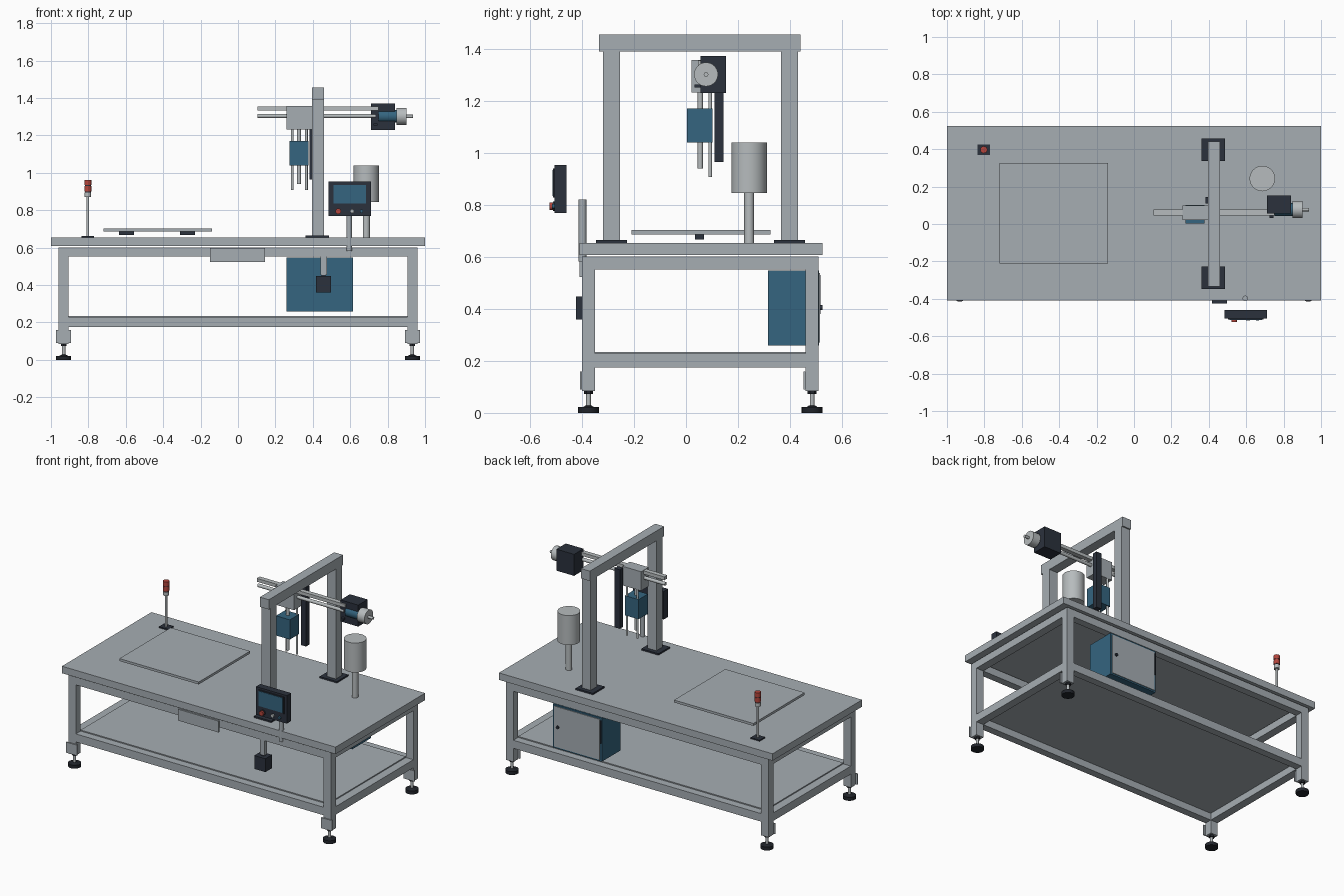
import bpy, bmesh, math
from mathutils import Matrix, Vector


def mat(name, rgb):
    m = bpy.data.materials.new(name)
    m.diffuse_color = (*rgb, 1)
    return m


GREY = mat("painted grey", (0.38, 0.42, 0.45))
STEEL = mat("light steel", (0.47, 0.50, 0.51))
DARK = mat("dark slate", (0.024, 0.031, 0.046))
RUBBER = mat("black rubber", (0.015, 0.018, 0.024))
BLUE = mat("steel blue", (0.035, 0.130, 0.215))
RED = mat("signal red", (0.46, 0.06, 0.045))


def finish(name, bm, m):
    me = bpy.data.meshes.new(name)
    bm.to_mesh(me)
    bm.free()
    me.materials.append(m)
    ob = bpy.data.objects.new(name, me)
    bpy.context.collection.objects.link(ob)
    return ob


def box(name, m, x, y, z):
    """Box from (low, high) ranges on each axis."""
    bm = bmesh.new()
    bmesh.ops.create_cube(bm, size=1)
    for v in bm.verts:
        v.co = Vector([(r[0] + r[1]) / 2 + c * (r[1] - r[0]) for r, c in zip((x, y, z), v.co)])
    return finish(name, bm, m)


def rod(name, m, start, axis, length, r, sides=24, r2=None):
    """Cylinder or cone from a start point along x, y or z."""
    bm = bmesh.new()
    bmesh.ops.create_cone(bm, cap_ends=True, segments=sides, radius1=r,
                          radius2=r if r2 is None else r2, depth=length)
    d = Vector([float(a == axis) for a in "xyz"])
    q = Vector((0, 0, 1)).rotation_difference(d).to_matrix().to_4x4()
    bm.transform(Matrix.Translation(Vector(start) + d * length / 2) @ q)
    for f in bm.faces:
        f.smooth = len(f.verts) == 4
    for e in bm.edges:
        e.smooth = e.calc_face_angle(0) < math.radians(35)
    return finish(name, bm, m)


# Table top and frame
box("table_top", GREY, (-1, 1), (-0.41, 0.525), (0.608, 0.654))
for sx in (-1, 1):
    for y0 in (-0.40, 0.46):
        xa, xb = sorted((sx * 0.905, sx * 0.96))
        xc, yc = sx * 0.932, y0 + 0.025
        box("leg", GREY, (xa, xb), (y0, y0 + 0.05), (0.085, 0.602))
        box("leg_foot_plate", GREY, (xc - 0.04, xc + 0.04), (y0 - 0.008, y0), (0.09, 0.16))
        rod("foot_stem", STEEL, (xc, yc, 0.02), "z", 0.07, 0.009, 12)
        rod("foot_nut", RUBBER, (xc, yc, 0.073), "z", 0.012, 0.017, 6)
        rod("foot_pad", RUBBER, (xc, yc, 0), "z", 0.022, 0.04)
        rod("foot_collar", RUBBER, (xc, yc, 0.022), "z", 0.006, 0.022, 24, 0.012)
    for z0, z1 in ((0.175, 0.228), (0.552, 0.602)):
        box("side_rail", GREY, (xa, xb), (-0.35, 0.46), (z0, z1))
for y0 in (-0.40, 0.46):
    for z0, z1 in ((0.175, 0.228), (0.552, 0.602)):
        box("long_rail", GREY, (-0.905, 0.905), (y0, y0 + 0.05), (z0, z1))
box("lower_shelf", GREY, (-0.905, 0.905), (-0.35, 0.46), (0.222, 0.235))
box("front_name_plate", GREY, (-0.15, 0.145), (-0.41, -0.40), (0.522, 0.597))

# Control cabinet under the table, door at the back
box("cabinet", BLUE, (0.258, 0.615), (0.315, 0.511), (0.26, 0.548))
box("cabinet_door", GREY, (0.27, 0.603), (0.511, 0.516), (0.27, 0.538))
box("door_hinge", DARK, (0.26, 0.267), (0.511, 0.518), (0.38, 0.53))
rod("door_knob", DARK, (0.575, 0.514, 0.405), "y", 0.011, 0.01, 16)

# Work plate on two pads
box("work_plate", GREY, (-0.72, -0.14), (-0.21, 0.325), (0.687, 0.703))
for x in (-0.595, -0.27):
    box("work_plate_pad", DARK, (x - 0.04, x + 0.04), (0.035, 0.07), (0.667, 0.687))

# Gantry
for y in (-0.287, 0.398):
    box("gantry_base", DARK, (0.36, 0.486), (y - 0.06, y + 0.06), (0.654, 0.664))
    box("gantry_post", GREY, (0.395, 0.46), (y - 0.033, y + 0.033), (0.664, 1.392))
box("gantry_beam", GREY, (0.395, 0.46), (-0.335, 0.44), (1.39, 1.455))

# Horizontal axis
rod("slide_rod_lower", STEEL, (0.105, 0.062, 1.304), "x", 0.63, 0.011, 16)
box("slide_bar_upper", STEEL, (0.105, 0.75), (0.046, 0.077), (1.334, 1.356))
box("carriage", GREY, (0.258, 0.395), (0.022, 0.1), (1.232, 1.358))
box("vertical_rail", DARK, (0.382, 0.42), (0.11, 0.145), (0.965, 1.355))

# Drive motor at the end of the axis
box("drive_block", DARK, (0.711, 0.84), (0.055, 0.153), (1.23, 1.372))
rod("drive_motor", BLUE, (0.75, 0.077, 1.302), "x", 0.1, 0.034)
rod("motor_cap", STEEL, (0.847, 0.077, 1.302), "x", 0.055, 0.046, 32)
rod("motor_shaft", STEEL, (0.9, 0.077, 1.302), "x", 0.036, 0.009, 16)
box("motor_plug", DARK, (0.725, 0.745), (0.033, 0.057), (1.252, 1.264))

# Vertical tool head
box("tool_head", BLUE, (0.275, 0.376), (0.004, 0.102), (1.04, 1.17))
rod("tool_plunger", STEEL, (0.326, 0.055, 0.94), "z", 0.3, 0.01, 16)
for x in (0.29, 0.366):
    rod("tool_guide", STEEL, (x, 0.093, 0.907), "z", 0.33, 0.007, 16)

# Tank on a stand
rod("tank_stem", STEEL, (0.686, 0.243, 0.654), "z", 0.195, 0.019)
rod("tank", STEEL, (0.686, 0.243, 0.845), "z", 0.195, 0.068, 40)

# Operator panel with buttons and post
box("panel_case", DARK, (0.485, 0.71), (-0.505, -0.46), (0.768, 0.953))
box("panel_bezel", DARK, (0.503, 0.692), (-0.511, -0.505), (0.828, 0.94))
box("panel_screen", BLUE, (0.51, 0.685), (-0.514, -0.511), (0.835, 0.934))
rod("stop_button_collar", DARK, (0.536, -0.512, 0.795), "y", 0.009, 0.018)
rod("stop_button", RED, (0.536, -0.525, 0.795), "y", 0.014, 0.015)
rod("start_button", STEEL, (0.61, -0.515, 0.795), "y", 0.012, 0.011)
rod("reset_button", BLUE, (0.66, -0.515, 0.795), "y", 0.012, 0.009)
rod("panel_post", GREY, (0.595, -0.398, 0.583), "z", 0.237, 0.015)

# Hanging pedal box below the front edge
box("hanger_bar", GREY, (0.44, 0.475), (-0.40, -0.375), (0.455, 0.6))
box("hanger_nub", DARK, (0.447, 0.468), (-0.398, -0.377), (0.445, 0.46))
box("hanging_box", DARK, (0.416, 0.497), (-0.424, -0.355), (0.36, 0.448))

# Stack light
LX, LY = -0.803, 0.397
box("light_base", DARK, (LX - 0.033, LX + 0.033), (LY - 0.028, LY + 0.028), (0.654, 0.662))
rod("light_pole", STEEL, (LX, LY, 0.66), "z", 0.3, 0.007, 16)
rod("light_socket", STEEL, (LX, LY, 0.87), "z", 0.024, 0.018)
for z in (0.9, 0.934):
    rod("light_lens", RED, (LX, LY, z), "z", 0.029, 0.019)
    rod("light_spacer", DARK, (LX, LY, z - 0.006), "z", 0.006, 0.016)
